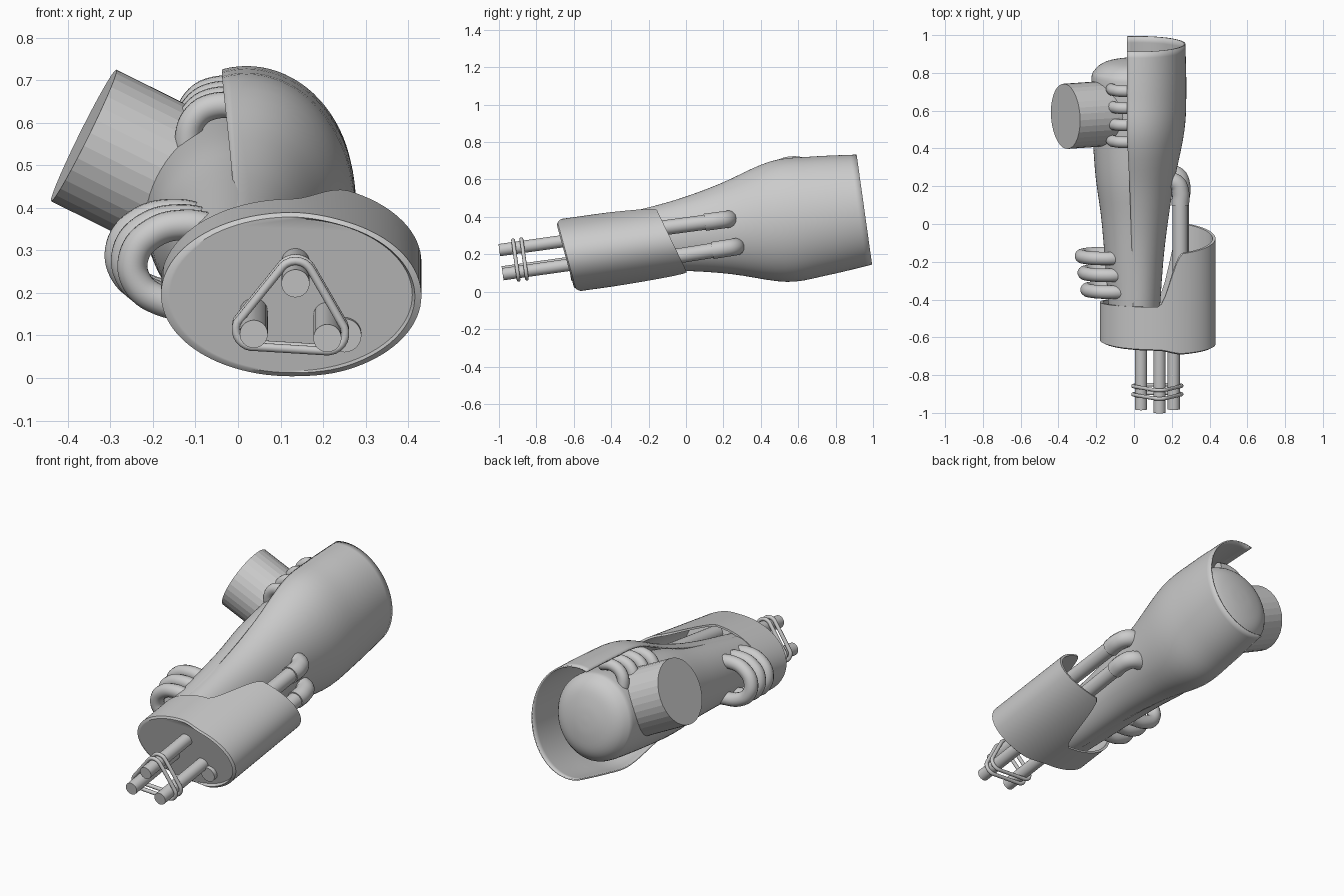
import bpy, math
from mathutils import Matrix, Vector

if "Cube" in bpy.data.objects:
    bpy.data.objects.remove(bpy.data.objects["Cube"])

# The arm's long axis runs along local y, pitched 8 degrees upward to the back
FRAME = Matrix.Translation((0, 0, 0.305)) @ Matrix.Rotation(math.radians(8), 4, 'X')
INV = FRAME.inverted()
smooth = []


def add_mesh(name, verts, faces):
    me = bpy.data.meshes.new(name)
    me.from_pydata(verts, [], faces)
    ob = bpy.data.objects.new(name, me)
    bpy.context.collection.objects.link(ob)
    ob.matrix_world = FRAME
    smooth.append(ob)
    return ob


def loft(name, rows, closed=True, caps=False):
    n = len(rows[0])
    faces = []
    for i in range(len(rows) - 1):
        for j in range(n if closed else n - 1):
            k = (j + 1) % n
            faces.append((i * n + j, i * n + k, (i + 1) * n + k, (i + 1) * n + j))
    if caps:
        last = (len(rows) - 1) * n
        faces.append(tuple(reversed(range(n))))
        faces.append(tuple(range(last, last + n)))
    return add_mesh(name, [p for r in rows for p in r], [f[::-1] for f in faces])


def refine(keys, steps=4):
    """Catmull-Rom interpolation of profile stations."""
    k = [Vector(p) for p in keys]
    k = [k[0]] + k + [k[-1]]
    out = []
    for i in range(1, len(k) - 2):
        a, b, c, d = k[i - 1:i + 3]
        for s in range(steps):
            u = s / steps
            out.append(0.5 * (2 * b + (c - a) * u + (2 * a - 5 * b + 4 * c - d) * u * u
                              + (3 * b - a - 3 * c + d) * u ** 3))
    return out + [k[-2]]


def tube(name, pts, r, cyclic=False, bend=True):
    cu = bpy.data.curves.new(name, 'CURVE')
    cu.dimensions = '3D'
    cu.bevel_depth, cu.bevel_resolution = r, 5
    cu.resolution_u = 8
    cu.use_fill_caps = not cyclic
    sp = cu.splines.new('BEZIER' if bend else 'POLY')
    arr = sp.bezier_points if bend else sp.points
    arr.add(len(pts) - 1)
    for q, p in zip(arr, pts):
        q.co = tuple(p) if bend else (*p, 1)
        if bend:
            q.handle_left_type = q.handle_right_type = 'AUTO'
    sp.use_cyclic_u = cyclic
    ob = bpy.data.objects.new(name, cu)
    bpy.context.collection.objects.link(ob)
    ob.matrix_world = FRAME
    smooth.append(ob)
    return ob


def drum(name, a, b, r, sides=32, flat=False):
    a, b = Vector(a), Vector(b)
    q = (b - a).to_track_quat('Z', 'Y')
    rows = [[c + q @ Vector((r * math.cos(2 * math.pi * i / sides),
                             r * math.sin(2 * math.pi * i / sides), 0))
             for i in range(sides)] for c in (a, b)]
    ob = loft(name, rows, caps=True)
    if flat:
        smooth.remove(ob)
    return ob


# Inner core: tapered limb ending in a shallow dome
core = refine([(-0.60, 0.125, 0.135), (-0.45, 0.135, 0.145), (0, 0.17, 0.188), (0.25, 0.203, 0.222),
               (0.5, 0.22, 0.232), (0.76, 0.226, 0.232), (0.82, 0.21, 0.215),
               (0.86, 0.16, 0.165), (0.88, 0.08, 0.08), (0.885, 0.01, 0.01)])
N = 64
loft("inner_core", [[(x * math.cos(2 * math.pi * j / N), t, z * math.sin(2 * math.pi * j / N))
                     for j in range(N)] for t, x, z in core], caps=True)

# Outer shell: open muscle-shaped cover over the right half
shell = refine([(-0.56, 0.106, 0.135), (-0.45, 0.117, 0.148), (-0.2, 0.135, 0.17), (0, 0.158, 0.197),
                (0.22, 0.192, 0.245), (0.5, 0.247, 0.325), (0.72, 0.257, 0.32),
                (0.963, 0.252, 0.297)], 5)
angles = [math.radians(-103 + 206 * j / 48) for j in range(49)]
ob = loft("outer_shell", [[(0.02 + x * math.cos(a), t, z * math.sin(a)) for a in angles]
                          for t, x, z in shell], closed=False)
sol = ob.modifiers.new("thickness", 'SOLIDIFY')
sol.thickness = 0.008

# Wrist cuff: closed at the front, short on the left and long on the right
M = 96
CX, CH, A, B = 0.125, -0.022, 0.306, 0.198


def cuff_row(scale, edge, off=0.0):
    row = []
    for j in range(M):
        a = 2 * math.pi * j / M
        x, h = CX + scale * A * math.cos(a), CH + scale * B * math.sin(a)
        u = min(1, max(0, math.cos(a) / 0.45))
        u = u * u * (3 - 2 * u)
        front = -0.63 - 0.13 * (h - CH)
        t = {'cap': front, 'front': front - 0.025 * u,
             'back': -0.42 * (1 - u) + u * (-0.08 - 0.32 * (h - CH))}[edge]
        row.append((x, t + off, h))
    return row


loft("wrist_cuff", [cuff_row(0.93, 'cap'), cuff_row(0.95, 'front'), cuff_row(1, 'front', 0.008),
                    cuff_row(1, 'back'), cuff_row(0.95, 'back'), cuff_row(0.95, 'cap', 0.03)],
     caps=True)

# Three rods leaving the wrist, tied by two bands
rods = [(0.135, 0.057), (0.037, -0.063), (0.21, -0.073)]
for i, (x, h) in enumerate(rods):
    drum(f"wrist_rod_{i + 1}", (x, -1.0, h), (x, -0.6, h), 0.033)
for i, t in enumerate((-0.92, -0.875)):
    loop = []
    for (x, h), mid in zip(rods, (90, 217, 323)):
        for d in range(-60, 61, 15):
            a = math.radians(mid + d)
            loop.append((x + 0.042 * math.cos(a), t, h + 0.042 * math.sin(a)))
    tube(f"rod_band_{i + 1}", loop, 0.010, cyclic=True, bend=False)

# Two pipes running from the cuff and turning into the shell, with thicker elbows
for i, (pa, pb) in enumerate((((0.245, -0.62, 0.275), (0.245, 0.13, 0.375)),
                              ((0.25, -0.62, 0.10), (0.25, 0.17, 0.225)))):
    a, b = INV @ Vector(pa), INV @ Vector(pb)
    drum(f"side_pipe_{i + 1}", a, b, 0.040)
    d = (b - a).normalized()
    tube(f"pipe_elbow_{i + 1}", [b - d * 0.03, b + d * 0.04, b + d * 0.085 + Vector((-0.02, 0, 0)),
                                 b + d * 0.10 + Vector((-0.07, 0, 0)),
                                 b + d * 0.10 + Vector((-0.13, 0, 0))], 0.047)

# Faceted side drum on the upper left
cap = INV @ Vector((-0.3625, 0.57, 0.57))
al = math.radians(26.6)
drum("side_drum", cap, cap + Vector((math.cos(al), 0, -math.sin(al))) * 0.36, 0.173, flat=True)

# Four small hoses between the shell edge and the core
for i in range(4):
    t = 0.475 + 0.091 * i
    tube(f"upper_hose_{i + 1}", [(0.02, t, 0.265), (-0.05, t, 0.272), (-0.10, t, 0.245),
                                 (-0.118, t, 0.19), (-0.105, t, 0.13)], 0.031)

# Three looped hoses on the lower left
for i in range(3):
    t, s = -0.35 + 0.09 * i, -0.015 * i
    tube(f"lower_hose_{i + 1}", [(x + s, t, h) for x, h in (
        (-0.04, 0.09), (-0.12, 0.105), (-0.20, 0.085), (-0.245, 0.03), (-0.235, -0.035),
        (-0.18, -0.075), (-0.08, -0.09))], 0.036)

# Convert curves to meshes and smooth all round parts
bpy.ops.object.select_all(action='DESELECT')
curves = [o for o in smooth if o.type == 'CURVE']
for o in curves:
    o.select_set(True)
bpy.context.view_layer.objects.active = curves[0]
bpy.ops.object.convert(target='MESH')
for o in smooth:
    o.select_set(True)
bpy.ops.object.shade_smooth_by_angle(angle=math.radians(35))
